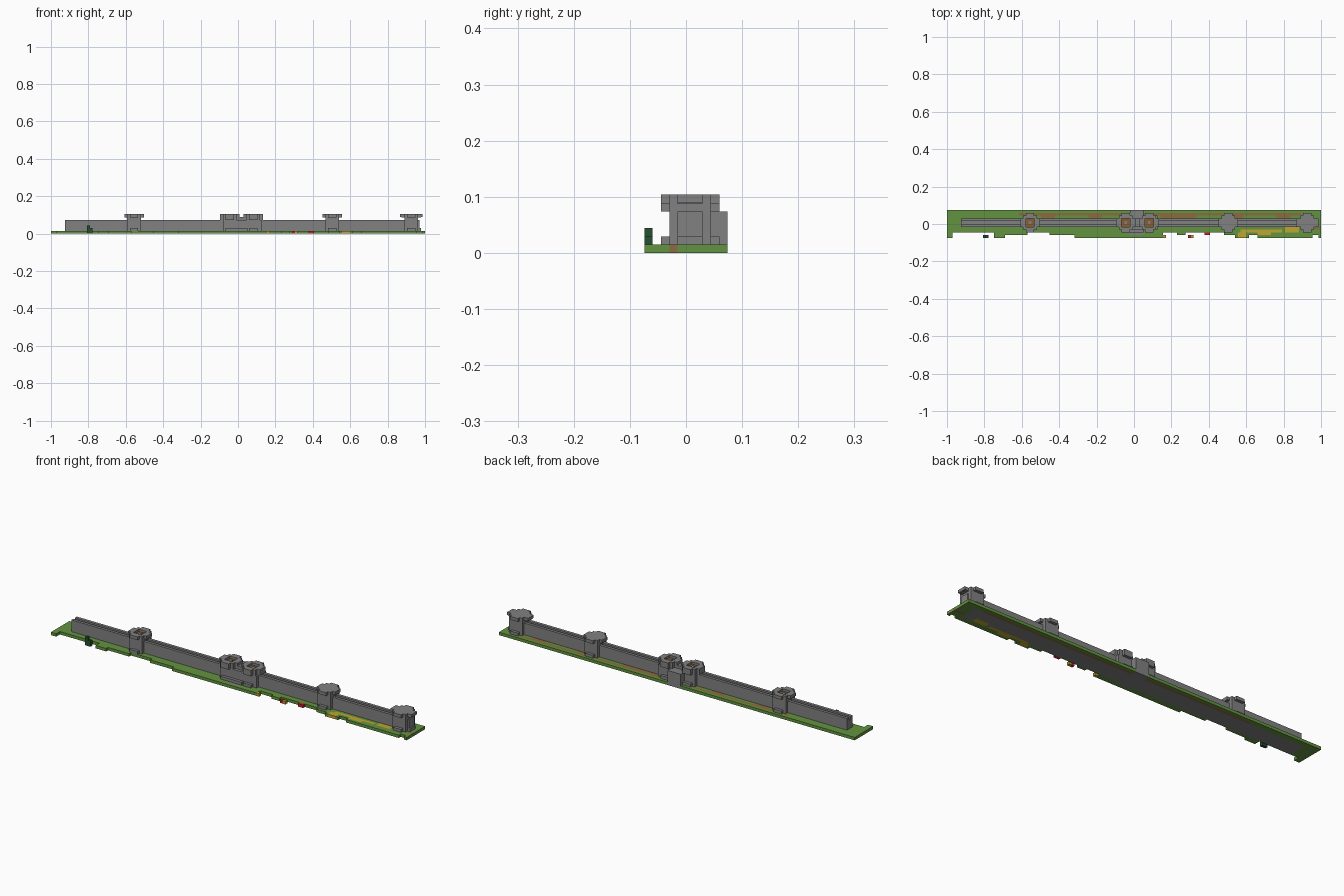
import bpy
import bmesh
from mathutils import Vector

if "Cube" in bpy.data.objects:
    bpy.data.objects.remove(bpy.data.objects["Cube"])

NX, NY = 135, 10
V = 2 / NX          # size of one block

PALETTE = {
    "stone": (0.22, 0.22, 0.22),
    "grass": (0.125, 0.29, 0.05),
    "dirt": (0.26, 0.15, 0.05),
    "flower_yellow": (0.52, 0.38, 0.03),
    "flower_red": (0.60, 0.015, 0.02),
    "leaf": (0.02, 0.08, 0.03),
    "wood": (0.24, 0.11, 0.03),
}
NAMES = list(PALETTE)
MATS = []
for name, rgb in PALETTE.items():
    m = bpy.data.materials.new(name)
    m.use_nodes = True
    m.diffuse_color = (*rgb, 1)
    m.node_tree.nodes["Principled BSDF"].inputs["Base Color"].default_value = (*rgb, 1)
    MATS.append(m)


def layer(name, i0, j0, ni, nj, k0, k1, paint):
    """Slab of block cells; paint(i, j, underside) gives a colour name, or None for a gap."""
    bm = bmesh.new()
    pts = [[bm.verts.new((i, j, k0)) for j in range(nj + 1)] for i in range(ni + 1)]
    for i in range(ni):
        for j in range(nj):
            if paint(i, j, False):
                bm.faces.new((pts[i][j], pts[i + 1][j], pts[i + 1][j + 1], pts[i][j + 1]))
    loose = [v for v in bm.verts if not v.link_faces]
    bmesh.ops.delete(bm, geom=loose, context='VERTS')
    bottom = list(bm.faces)
    ext = bmesh.ops.extrude_face_region(bm, geom=bottom, use_keep_orig=True)
    lifted = [g for g in ext["geom"] if isinstance(g, bmesh.types.BMVert)]
    bmesh.ops.translate(bm, verts=lifted, vec=(0, 0, k1 - k0))
    bmesh.ops.recalc_face_normals(bm, faces=bm.faces)
    for f in bm.faces:
        c = f.calc_center_median() - f.normal * 0.25
        colour = paint(int(c.x), int(c.y), f.normal.z < -0.5) or "stone"
        f.material_index = NAMES.index(colour)
    origin = Vector((i0 - NX / 2, j0 - NY / 2, 0))
    for v in bm.verts:
        v.co = (v.co + origin) * V
    me = bpy.data.meshes.new(name)
    bm.to_mesh(me)
    bm.free()
    for m in MATS:
        me.materials.append(m)
    ob = bpy.data.objects.new(name, me)
    bpy.context.collection.objects.link(ob)


def box(name, colour, i0, i1, j0, j1, k0, k1):
    layer(name, i0, j0, round(i1 - i0), j1 - j0, k0, k1, lambda i, j, u: colour)


def disc(name, ci, width, k0, k1, cut, hole=0, colour="stone"):
    """Stepped round slab centred on the wall line, with an optional square hole."""
    h = (width - 1) / 2

    def paint(i, j, under):
        dx, dy = abs(i - h), abs(j - h)
        if dx + dy > 2 * h - cut or max(dx, dy) < hole / 2:
            return None
        return colour
    layer(name, ci - width / 2, 5.5 - width / 2, width, width, k0, k1, paint)


# Ground: ragged front edge, dirt track behind the wall, flower beds
EDGE = [(2, 17, 2), (21, 29, 1), (29, 37, 2), (37, 46, 1), (78, 83, 2), (83, 86, 1),
        (86, 100, 2), (100, 104, 1), (109, 112, 1), (132, 134, 1)]
YELLOW_BEDS = [(105, 108, 0, 2), (106, 112, 2, 3), (112, 117, 1, 3), (117, 121, 2, 3),
               (122, 127, 2, 4), (78, 79, 0, 1), (88, 89, 0, 1)]
RED_BEDS = [(87, 88, 0, 1), (93, 95, 1, 2)]


def within(beds, i, j):
    return any(a <= i < b and c <= j < d for a, b, c, d in beds)


def ground_paint(i, j, under):
    if within(YELLOW_BEDS, i, j):
        return "flower_yellow"
    if within(RED_BEDS, i, j):
        return "flower_red"
    if any(a <= i < b and j < edge for a, b, edge in EDGE):
        return None
    if under and 5 <= i < 131 and 2 <= j < 8:
        return "stone"
    if 66 <= i < 71 and j > 0:
        return "stone"
    if 26 <= i < 128 and (j == 8 or (j == 7 and (77 <= i < 90 or i % 17 < 5))):
        return "dirt"
    if i >= 131 and j == 3:
        return "dirt"
    return "grass"


layer("ground", 0, 0, NX, NY, 0, 1, ground_paint)

# Wall: solid core with a sunken walkway between two parapets
box("wall_core", "stone", 5, 130, 4, 7, 1, 4)
for side, j in (("front", 4), ("back", 6)):
    box("wall_parapet_" + side, "stone", 5, 130, j, j + 1, 4, 5)


# Towers: foot, shaft, overhanging cap
def tower(name, ci, cap_base, is_open):
    disc(name + "_foot", ci, 7, 1, 2, 2)
    disc(name + "_shaft", ci, 5, 2, cap_base, 0)
    if is_open:
        disc(name + "_cap_floor", ci, 7, cap_base, 6, 2)
        disc(name + "_cap_ring", ci, 7, 6, 7, 2, hole=3)
        disc(name + "_floorboards", ci, 3, 6, 6.2, 0, colour="wood")
        box(name + "_hatch", "stone", ci - 0.5, ci + 0.5, 5, 6, 6.2, 6.4)
    else:
        disc(name + "_cap", ci, 7, cap_base, 7, 2)


tower("west_tower", 30, 5.9, True)
tower("middle_tower", 101.5, 5.9, False)
tower("east_tower", 130, 5.9, False)
tower("gate_tower_right", 64.5, 5, True)
tower("gate_tower_left", 73, 5, True)

# East tower: wider cap and buttress
box("east_cap_band", "stone", 126, 134, 4, 7, 6, 7)
box("east_buttress", "stone", 132, 133, 4, 7, 2, 5)

# Gatehouse between the twin towers
box("gatehouse_body", "stone", 62, 76, 3, 8, 1, 5)
box("gatehouse_back", "stone", 66, 71, 8, 10, 1, 5)
box("gatehouse_front_step", "stone", 66, 71, 2, 3, 1, 2)
box("gatehouse_bridge", "stone", 67, 70, 4, 7, 5, 6)

# Little tree
box("tree_trunk", "leaf", 13, 15, 0, 1, 0, 2)
box("tree_top", "leaf", 13, 14, 0, 1, 2, 3)
